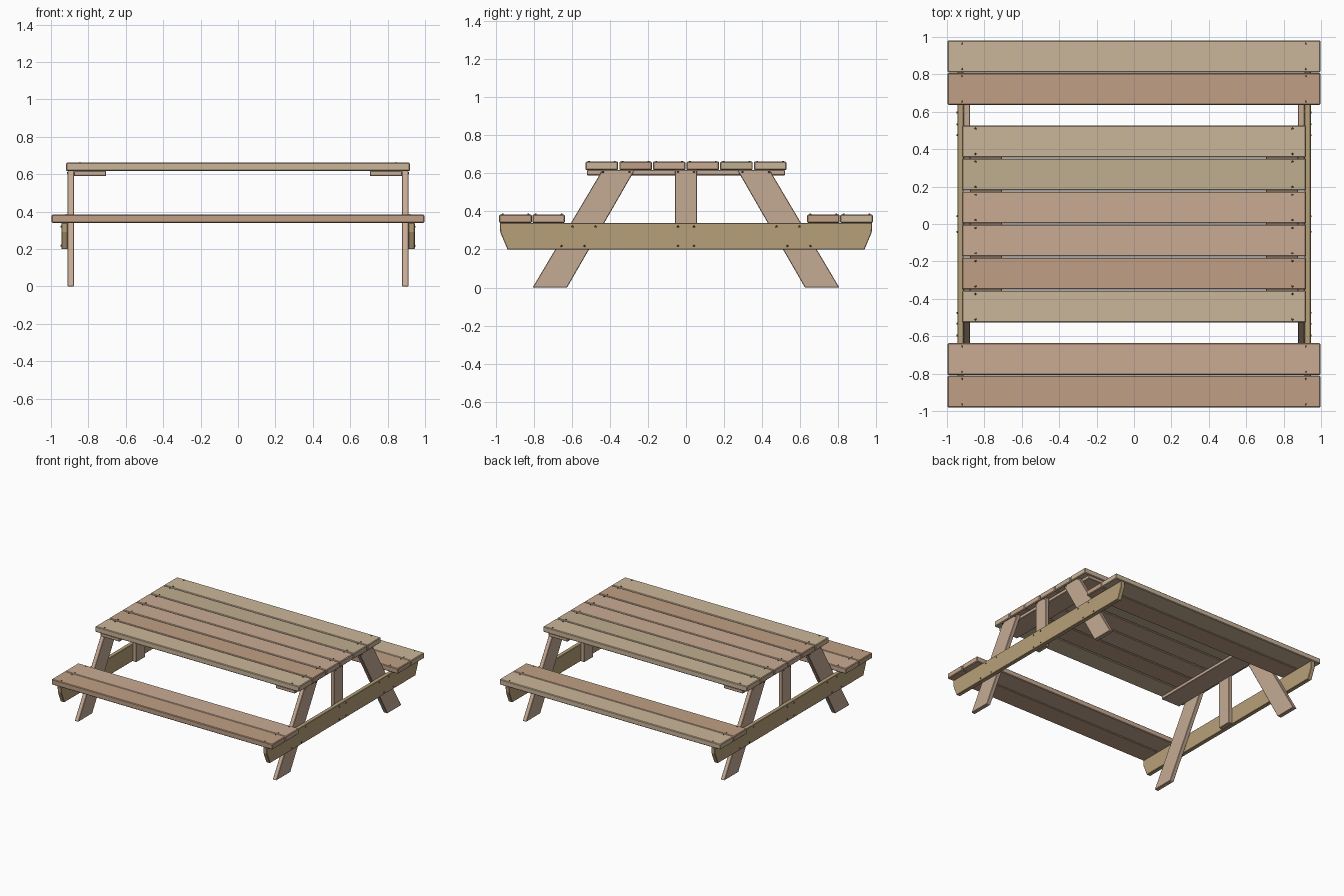
import bpy, bmesh, math
from mathutils import Matrix, Vector

if "Cube" in bpy.data.objects:
    bpy.data.objects.remove(bpy.data.objects["Cube"])


def material(name, rgb):
    # colours are given as 0-255 screen values
    m = bpy.data.materials.new(name)
    m.diffuse_color = [(c / 255) ** 2.2 for c in rgb] + [1]
    m.use_nodes = True
    m.node_tree.nodes["Principled BSDF"].inputs["Base Color"].default_value = m.diffuse_color
    return m


tan = material("tan_wood", (202, 180, 152))
olive = material("olive_wood", (190, 172, 142))
rose = material("rose_wood", (200, 170, 146))
brown = material("brown_wood", (190, 158, 132))
beam_wood = material("beam_wood", (182, 158, 120))
leg_wood = material("leg_wood", (196, 168, 146))
steel = material("dark_screw", (85, 75, 62))


def finish(bm, name, mat, bevel=0.0):
    bmesh.ops.recalc_face_normals(bm, faces=bm.faces)
    me = bpy.data.meshes.new(name)
    bm.to_mesh(me)
    bm.free()
    ob = bpy.data.objects.new(name, me)
    bpy.context.collection.objects.link(ob)
    me.materials.append(mat)
    if bevel:
        mod = ob.modifiers.new("bevel", 'BEVEL')
        mod.width = bevel
        mod.segments = 1
    return ob


def board(name, x0, x1, profile, mat, bevel=0.003):
    """Extrude a (y, z) profile along x."""
    bm = bmesh.new()
    face = bm.faces.new([bm.verts.new((x0, y, z)) for y, z in profile])
    ext = bmesh.ops.extrude_face_region(bm, geom=[face])
    verts = [v for v in ext["geom"] if isinstance(v, bmesh.types.BMVert)]
    bmesh.ops.translate(bm, verts=verts, vec=(x1 - x0, 0, 0))
    return finish(bm, name, mat, bevel)


def rect(y0, y1, z0, z1):
    return [(y0, z0), (y1, z0), (y1, z1), (y0, z1)]


def screws(name, points, axis):
    """Small screw heads, all in one object."""
    bm = bmesh.new()
    rot = Vector((0, 0, 1)).rotation_difference(Vector(axis)).to_matrix().to_4x4()
    for p in points:
        bmesh.ops.create_cone(bm, cap_ends=True, segments=10, radius1=0.006,
                              radius2=0.004, depth=0.006,
                              matrix=Matrix.Translation(p) @ rot)
    finish(bm, name, steel)


def plank(name, half_len, y, z0, z1, mat, screw_x):
    board(name, -half_len, half_len, rect(y - 0.0855, y + 0.0855, z0, z1), mat, 0.005)
    screws(name + "_screws", [(sx, y + dy, z1 + 0.001) for sx in (-screw_x, screw_x)
                              for dy in (-0.068, 0.068)], (0, 0, 1))


# table top planks
top_mats = [tan, brown, rose, rose, olive, tan]
for i, mat in enumerate(top_mats):
    plank(f"top_plank_{i + 1}", 0.92, (i - 2.5) * 0.1768, 0.617, 0.662, mat, 0.847)

# seat planks
for name, y, mat in (("front_seat_outer", -0.896, brown), ("front_seat_inner", -0.722, rose),
                     ("back_seat_inner", 0.722, brown), ("back_seat_outer", 0.896, tan)):
    plank(name, 0.997, y, 0.34, 0.384, mat, 0.918)

# end frames
beam = [(-0.938, 0.2), (0.938, 0.2), (0.976, 0.29), (0.978, 0.34),
        (-0.978, 0.34), (-0.976, 0.29)]
for side, s in (("left", -1), ("right", 1)):
    # seat beam, cleat under the top, centre post
    board(f"{side}_seat_beam", s * 0.911, s * 0.945, beam, beam_wood)
    board(f"{side}_top_cleat", s * 0.705, s * 0.877, rect(-0.52, 0.52, 0.59, 0.617), leg_wood)
    board(f"{side}_centre_post", s * 0.877, s * 0.911, rect(-0.057, 0.057, 0.2, 0.617), leg_wood)
    # slanted legs
    for end, t in (("front", -1), ("back", 1)):
        board(f"{side}_{end}_leg", s * 0.877, s * 0.911,
              [(t * 0.806, 0), (t * 0.625, 0), (t * 0.27, 0.617), (t * 0.44, 0.617)], leg_wood)
    # frame screws
    heads = [(0.945, y, z) for y, z in ((0.596, 0.32), (0.475, 0.32), (0.042, 0.32),
                                        (0.655, 0.218), (0.533, 0.218), (0.042, 0.218))]
    heads += [(0.911, y, 0.607) for y in (0.437, 0.297, 0.042)]
    screws(f"{side}_frame_screws", [(s * (x + 0.001), t * y, z) for x, y, z in heads
                                    for t in (-1, 1)], (s, 0, 0))
